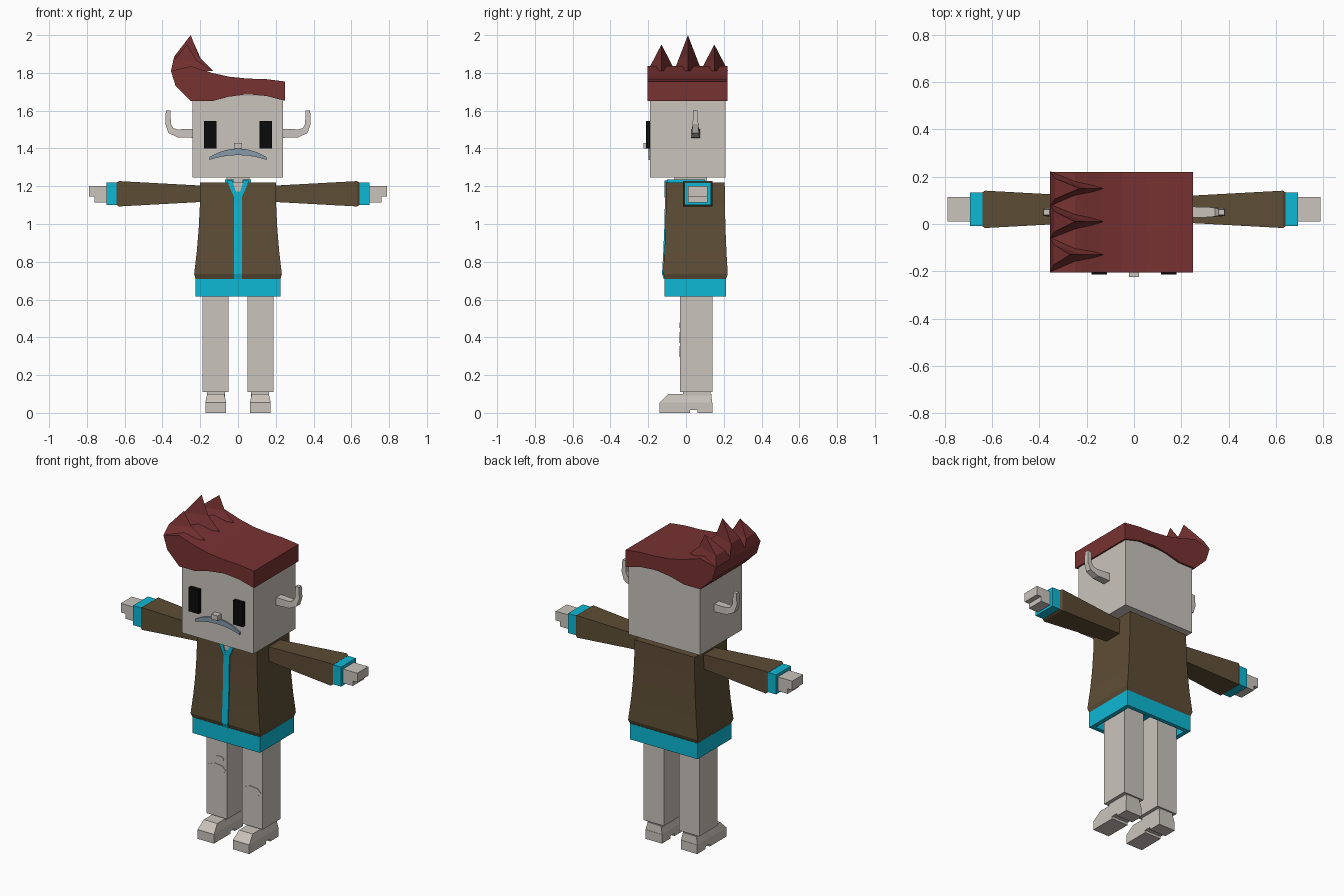
import bpy, bmesh
from math import cos, sin, pi, sqrt

cube = bpy.data.objects.get("Cube")
if cube:
    bpy.data.objects.remove(cube, do_unlink=True)

# Shared heights and centre lines
ANKLE, HEM, WAIST, SHOULDER, CHIN = .11, .615, .71, 1.22, 1.245
CORE_Y, ARM_Y, ARM_Z, LEG_X = .05, .062, 1.16, .118


def material(name, *rgb):
    mat = bpy.data.materials.new(name)
    mat.use_nodes = True
    mat.diffuse_color = (*rgb, 1)
    shader = mat.node_tree.nodes["Principled BSDF"]
    shader.inputs["Base Color"].default_value = (*rgb, 1)
    return mat


GREY = material("warm_grey", .59, .55, .5)
BROWN = material("jacket_brown", .11, .074, .036)
CYAN = material("bright_cyan", .004, .48, .66)
RED = material("dark_red", .19, .032, .032)
BLACK = material("black", .003, .003, .003)
SLATE = material("slate_blue", .24, .32, .4)


def loft(name, mat, rings, side=1):
    """Skin a stack of equal-length rings and cap both ends."""
    bm = bmesh.new()
    rows = [[bm.verts.new((x * side, y, z)) for x, y, z in ring] for ring in rings]
    for lower, upper in zip(rows, rows[1:]):
        for i in range(len(lower)):
            bm.faces.new((lower[i - 1], lower[i], upper[i], upper[i - 1]))
    bm.faces.new(rows[0])
    bm.faces.new(rows[-1])
    bmesh.ops.recalc_face_normals(bm, faces=bm.faces)
    mesh = bpy.data.meshes.new(name)
    bm.to_mesh(mesh)
    bm.free()
    mesh.materials.append(mat)
    bpy.context.collection.objects.link(bpy.data.objects.new(name, mesh))


def level_ring(half_x, half_y, z, x=0, y=CORE_Y):
    """Horizontal rectangle about a centre."""
    return [(x - half_x, y - half_y, z), (x + half_x, y - half_y, z),
            (x + half_x, y + half_y, z), (x - half_x, y + half_y, z)]


def arm_ring(x, half):
    """Upright rectangle across the arm, slightly deeper than tall."""
    deep = half + .012
    return [(x, ARM_Y - deep, ARM_Z - half), (x, ARM_Y + deep, ARM_Z - half),
            (x, ARM_Y + deep, ARM_Z + half), (x, ARM_Y - deep, ARM_Z + half)]


def box(name, mat, xs, ys, zs, side=1):
    """Block between low and high limits on each axis."""
    (left, right), (front, back) = xs, ys
    loft(name, mat, [[(left, front, z), (right, front, z), (right, back, z), (left, back, z)]
                     for z in zs], side)


def plate(name, mat, outline, ys, side=1):
    """Front outline pushed through y."""
    loft(name, mat, [[(x, y, z) for x, z in outline] for y in ys], side)


# Head, nose and drooping moustache
box("head", GREY, (-.24, .237), (-.19, .21), (CHIN, 1.68))
box("nose", GREY, (-.022, .022), (-.225, -.18), (1.4, 1.43))
steps = [i / 3 for i in range(-3, 4)]
upper_lip = [(.15 * u, 1.4 - .045 * u * u) for u in steps]
lower_lip = [(.15 * u, 1.365 - .025 * u * u) for u in reversed(steps)]
plate("moustache", SLATE, upper_lip + lower_lip, (-.198, -.188))


# Swept hair: wavy underside and crown, with a quiff over the right side
def fringe(x):
    return x, 1.65 + .037 * max(0, cos(8 * (x - .06)))


def crown(x):
    return x, 1.77 - x ** 3 + .2 * max(0, -x)


stations = [-.25, -.14, -.05, .05, .15, .25]
quiff = [(-.33, 1.73), (-.355, 1.81)]
plate("hair", RED, [fringe(x) for x in reversed(stations)] + quiff + [crown(x) for x in stations],
      (-.205, .22))

# Three spikes curling inward from the quiff
for k, label in ((-1, "front"), (0, "middle"), (1, "back")):
    centre, tip_x, rise = .01 + .14 * k, -.25 + .02 * k, .19 - .05 * abs(k)
    rings = []
    for t in (0, .4, .99):
        half = .073 * (1 - t)
        outer = -.355 + (tip_x + .355) * t ** 2
        inner = -.13 + (tip_x + .13) * sqrt(t)
        z = 1.81 + rise * t
        rings.append([(outer, centre - half, z), (outer, centre + half, z), (inner, centre, z)])
    loft(label + "_hair_spike", RED, rings)


# Jacket flaring towards the waist; the zip follows its front
def flare(t):
    """Half width, half depth and height, from shoulder down to waist."""
    spread = .032 * t ** 2
    return .2 + spread, .155 + spread / 2, SHOULDER + (WAIST + .025 - SHOULDER) * t


panels = [flare(i / 4) for i in range(5)]
loft("jacket", BROWN, [level_ring(*panel) for panel in panels]
     + [level_ring(.225, .162, WAIST)])
zip_levels = [flare(.1)] + panels[1:] + [(.225, .162, WAIST)]
loft("zip", CYAN, [level_ring(.02, .01, z, y=CORE_Y - depth + .004)
                   for width, depth, z in zip_levels])

# Hollow hem band, neck and throat
loft("hem_band", CYAN, [level_ring(.226, .163, WAIST), level_ring(.226, .163, HEM),
                        level_ring(.2, .138, HEM), level_ring(.2, .138, WAIST - .01)])
box("neck", GREY, (-.06, .06), (-.06, .11), (1.2, CHIN))
plate("throat", GREY, [(0, 1.14), (.03, SHOULDER), (-.03, SHOULDER)], (-.109, -.1))

for side, label in ((1, "left_"), (-1, "right_")):
    # Eye
    box(label + "eye", BLACK, (.115, .18), (-.213, -.185), (1.4, 1.545), side)

    # Ear: a stub that bends upward and tapers
    rings = []
    bends = ((.23, 0, -pi / 2), (.32, 0, -pi / 2), (.32, 0, -pi / 4), (.32, 0, 0), (.32, .07, 0))
    for i, (x, lift, angle) in enumerate(bends):
        half = .024 - .003 * i
        low, high = [(x + r * cos(angle), 1.53 + lift + r * sin(angle))
                     for r in (.05 + half, .05 - half)]
        front, back = CORE_Y - half, CORE_Y + half
        rings.append([(low[0], front, low[1]), (low[0], back, low[1]),
                      (high[0], back, high[1]), (high[0], front, high[1])])
    loft(label + "ear", GREY, rings, side)

    # Collar and lapel
    box(label + "collar", CYAN, (.025, .07), (-.1, .1), (1.21, 1.235), side)
    plate(label + "lapel", CYAN, [(0, 1.14), (.02, 1.14), (.06, 1.23), (.03, 1.23)],
          (-.113, -.1), side)

    # Sleeve, cuff and hand
    loft(label + "sleeve", BROWN, [arm_ring(.17, .042), arm_ring(.63, .067),
                                   arm_ring(.642, .06)], side)
    loft(label + "cuff", CYAN, [arm_ring(.63, .059), arm_ring(.695, .059)], side)
    box(label + "hand", GREY, (.69, .79), (.01, .115), (1.145, 1.2), side)
    box(label + "lower_fingers", GREY, (.69, .76), (.01, .115), (1.115, 1.147), side)

    # Leg and ankle
    box(label + "leg", GREY, (.05, .187), (-.032, .14), (ANKLE, WAIST - .005), side)
    box(label + "ankle", GREY, (.07, .165), (-.015, .13), (.08, ANKLE + .005), side)

    # Shoe: sole and heel with an arch between, and a tapering upper
    shoe = (LEG_X - .055, LEG_X + .055)
    box(label + "shoe_sole", GREY, shoe, (-.14, .02), (0, .02), side)
    box(label + "shoe_heel", GREY, shoe, (.06, .14), (0, .02), side)
    box(label + "shoe_base", GREY, shoe, (-.14, .14), (.015, .055), side)
    loft(label + "shoe_upper", GREY,
         [level_ring(.055 - .005 * i, .138 - .012 * i, .055 + .023 * i, LEG_X, .01 * i)
          for i in range(3)], side)

# Knee patches on the trousers
for name, x, z, size in (("right_knee_patch", -LEG_X, .4, .06),
                         ("right_small_patch", -.1, .465, .03),
                         ("left_knee_patch", LEG_X, .325, .06)):
    angles = [2 * pi * i / 7 for i in range(7)]
    plate(name, GREY, [(x + size * cos(a), z + size / 2 * sin(a)) for a in angles], (-.035, -.03))
